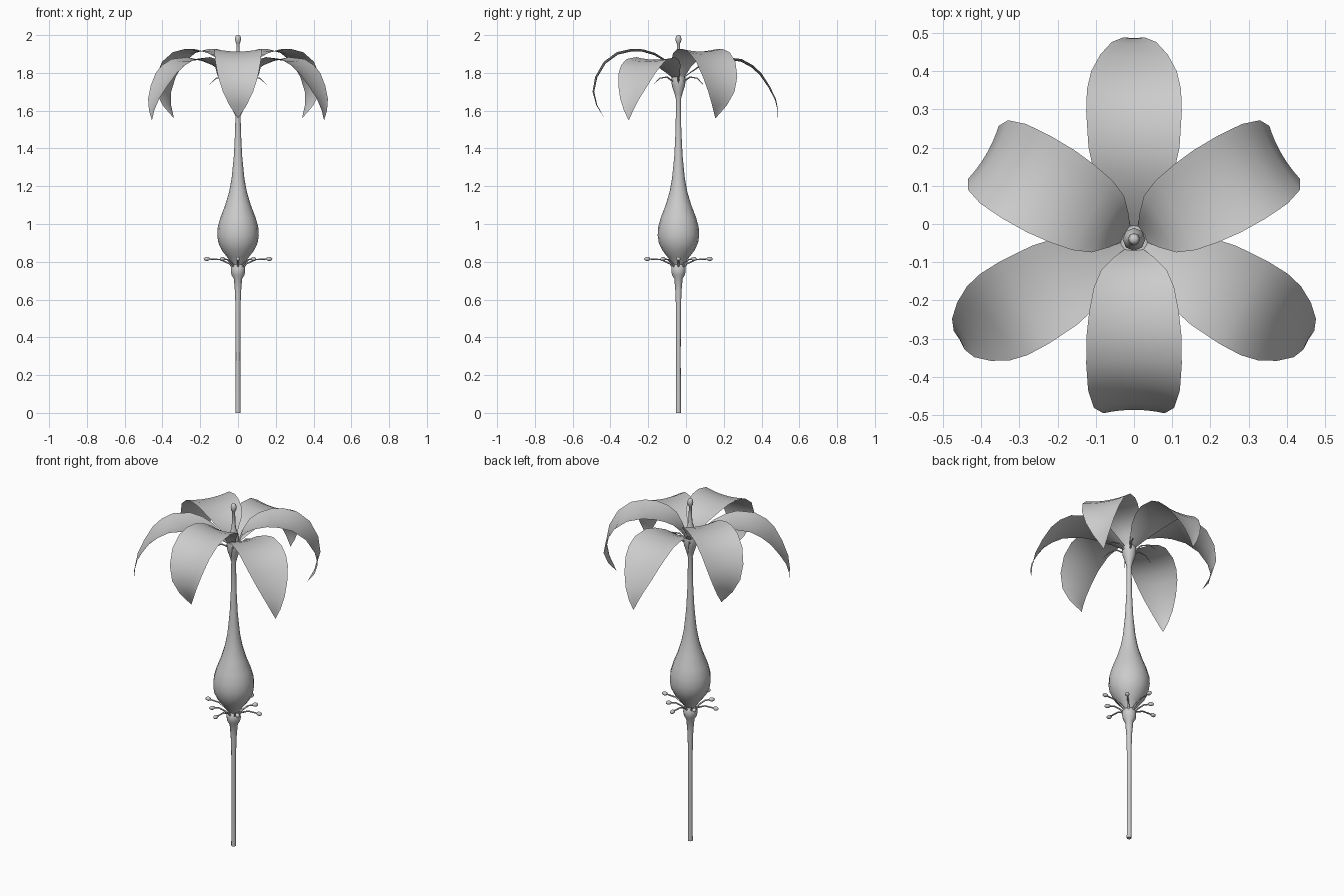
import bpy, bmesh, math
from mathutils import Vector, Matrix

if "Cube" in bpy.data.objects:
    bpy.data.objects.remove(bpy.data.objects["Cube"])

CY = -0.04  # stem axis sits slightly in front of the centre


def finish(name, bm, angle=60):
    bmesh.ops.recalc_face_normals(bm, faces=bm.faces)
    me = bpy.data.meshes.new(name)
    bm.to_mesh(me)
    bm.free()
    ob = bpy.data.objects.new(name, me)
    bpy.context.collection.objects.link(ob)
    bpy.context.view_layer.objects.active = ob
    ob.select_set(True)
    bpy.ops.object.shade_smooth_by_angle(angle=math.radians(angle))
    ob.select_set(False)
    return ob


def tube(bm, path, sides):
    """Loft rings along (point, direction, radius) entries and cap both ends."""
    rings = []
    for p, d, r in path:
        q = Vector(d).to_track_quat('Z', 'Y')
        rings.append([bm.verts.new(Vector(p) + q @ Vector((r * math.cos(a), r * math.sin(a), 0)))
                      for a in (2 * math.pi * i / sides for i in range(sides))])
    for a, b in zip(rings, rings[1:]):
        for i in range(sides):
            j = (i + 1) % sides
            bm.faces.new((a[i], a[j], b[j], b[i]))
    bm.faces.new(rings[0][::-1])
    bm.faces.new(rings[-1])


def lathe(name, profile, sides):
    bm = bmesh.new()
    tube(bm, [((0, CY, z), (0, 0, 1), r) for r, z in profile], sides)
    return finish(name, bm)


def spin(bm, deg):
    bm.transform(Matrix.Translation((0, CY, 0)) @ Matrix.Rotation(math.radians(deg), 4, 'Z'))


def petal(name, deg, profile, cup=0.014, cols=8):
    """profile: (radius, height, half width); edges are lifted outward."""
    bm = bmesh.new()
    n = len(profile)
    rows = []
    for k, (r, z, w) in enumerate(profile):
        a, b = profile[max(k - 1, 0)], profile[min(k + 1, n - 1)]
        t = Vector((b[0] - a[0], 0, b[1] - a[1])).normalized()
        nrm = Vector((-t.z, 0, t.x))
        row = []
        for i in range(cols + 1):
            u = 2 * i / cols - 1
            row.append(bm.verts.new(Vector((r, u * w, z)) + nrm * cup * u * u * w / 0.125))
        rows.append(row)
    for a, b in zip(rows, rows[1:]):
        for i in range(cols):
            bm.faces.new((a[i], a[i + 1], b[i + 1], b[i]))
    spin(bm, deg)
    finish(name, bm)


def filament(name, deg, pts, radii, anther=0):
    bm = bmesh.new()
    path = []
    for k, (r, z) in enumerate(pts):
        a, b = pts[max(k - 1, 0)], pts[min(k + 1, len(pts) - 1)]
        path.append(((r, 0, z), (b[0] - a[0], 0, b[1] - a[1]), radii[k]))
    tube(bm, path, 6)
    if anther:
        m = Matrix.Translation((pts[-1][0], 0, pts[-1][1])) @ Matrix.Diagonal((1.4, 1, 0.9, 1))
        bmesh.ops.create_uvsphere(bm, u_segments=8, v_segments=6, radius=anther, matrix=m)
    spin(bm, deg)
    finish(name, bm)


# stem with lower receptacle
lathe("stem", [(.013, 0), (.012, .3), (.013, .55), (.016, .64), (.022, .71), (.034, .73),
               (.038, .75), (.037, .775), (.025, .79)], 12)

# swollen bulb with long neck and upper receptacle
lathe("bulb_neck", [(.022, .77), (.03, .79), (.058, .825), (.085, .86), (.104, .9), (.11, .94),
                    (.107, .985), (.093, 1.035), (.068, 1.1), (.047, 1.17), (.034, 1.24),
                    (.022, 1.36), (.015, 1.5), (.013, 1.66), (.021, 1.69), (.034, 1.73),
                    (.038, 1.755), (.036, 1.78)], 16)

# style and stigma on top
lathe("pistil", [(.028, 1.77), (.03, 1.8), (.022, 1.83), (.012, 1.86), (.009, 1.9), (.008, 1.955),
                 (.013, 1.962), (.016, 1.978), (.013, 1.995), (.006, 2.0)], 8)

# two whorls of three petals
inner = [(.025, 1.77, .02), (.065, 1.80, .045), (.12, 1.835, .08), (.18, 1.858, .105), (.24, 1.87, .119),
         (.33, 1.86, .125), (.385, 1.83, .123), (.43, 1.79, .112), (.475, 1.725, .088),
         (.51, 1.66, .058), (.525, 1.60, .028), (.526, 1.55, .001)]
outer = [(.025, 1.77, .02), (.05, 1.83, .05), (.085, 1.87, .085), (.13, 1.895, .105), (.19, 1.912, .117),
         (.25, 1.913, .124), (.32, 1.897, .125), (.385, 1.85, .12), (.43, 1.775, .105),
         (.446, 1.70, .08), (.43, 1.63, .045), (.392, 1.56, .001)]
for i in range(3):
    petal(f"inner_petal_{i}", 90 + 120 * i, inner)
    petal(f"outer_petal_{i}", 30 + 120 * i, outer)

# thin curled spikes under the petals
for i in range(6):
    filament(f"spike_{i}", 60 * i, [(.025, 1.75), (.07, 1.778), (.115, 1.772), (.15, 1.74)],
             [.005, .004, .003, .001])

# lower stamens, alternating long and short
for i in range(8):
    s = 1 if i % 2 == 0 else .7
    filament(f"stamen_{i}", 45 * i,
             [(.02, .76), (.045, .79), (.04 + .055 * s, .812), (.165 * s, .815)],
             [.006, .005, .004, .004], .012)
